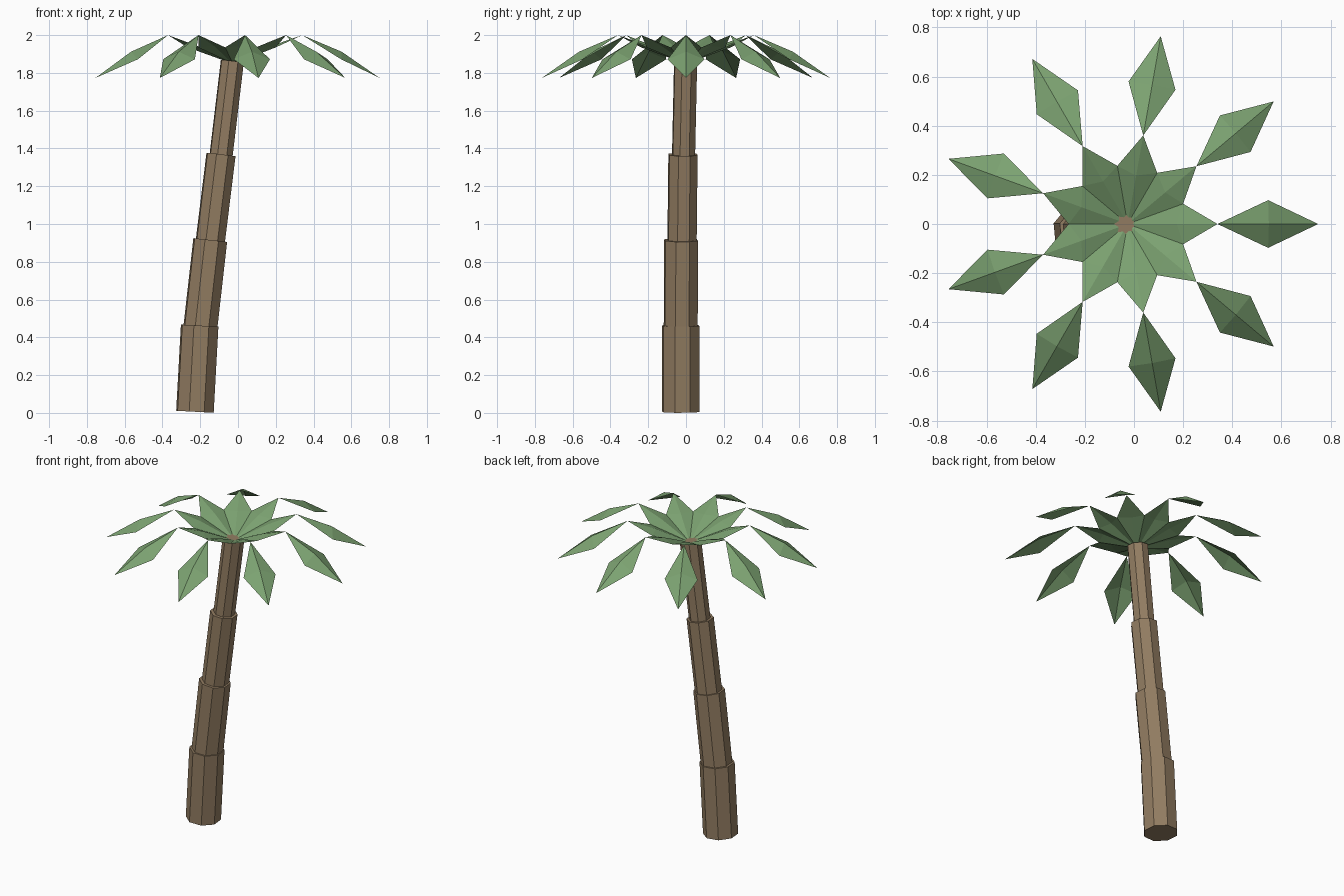
import bpy, bmesh, math
from mathutils import Vector, Matrix

if "Cube" in bpy.data.objects:
    bpy.data.objects.remove(bpy.data.objects["Cube"])


def material(name, rgb):
    m = bpy.data.materials.new(name)
    m.diffuse_color = (*rgb, 1)
    m.use_nodes = True
    m.node_tree.nodes["Principled BSDF"].inputs["Base Color"].default_value = m.diffuse_color
    return m


bark = material("bark brown", (0.29, 0.205, 0.122))
green = material("leaf green", (0.20, 0.36, 0.165))


def finish(bm, name, mat):
    me = bpy.data.meshes.new(name)
    bm.to_mesh(me)
    bm.free()
    me.materials.append(mat)
    ob = bpy.data.objects.new(name, me)
    bpy.context.collection.objects.link(ob)
    return ob


# Trunk: four leaning octagonal sections, each thinner than the one below
def trunk_section(name, a, b, r):
    a, b = Vector(a), Vector(b)
    d = b - a
    bm = bmesh.new()
    bmesh.ops.create_cone(bm, cap_ends=True, segments=8, radius1=r, radius2=r, depth=d.length)
    lean = Vector((0, 0, 1)).rotation_difference(d).to_matrix().to_4x4()
    spin = Matrix.Rotation(math.radians(28), 4, 'Z')
    bm.transform(Matrix.Translation((a + b) / 2) @ lean @ spin)
    finish(bm, name, bark)


sections = [
    ((-0.228, -0.028, 0.006), (-0.203, -0.028, 0.462), 0.104),
    ((-0.199, -0.028, 0.455), (-0.147, -0.026, 0.915), 0.094),
    ((-0.147, -0.021, 0.905), (-0.090, -0.016, 1.368), 0.081),
    ((-0.090, -0.013, 1.360), (-0.030, -0.002, 1.862), 0.064),
]
for i, (a, b, r) in enumerate(sections):
    trunk_section(f"trunk_section_{i + 1}", a, b, r)

# Crown: nine folded fronds, each an inner kite pinched to a drooping outer leaf
COUNT = 9
CENTRE = Vector((-0.026, 0, 0))
HUB, RIDGE1, PINCH = (0, 0, 1.848), (0.20, 0, 1.942), (0.366, 0, 2.0)
RIDGE2, TIP = (0.575, 0, 1.912), (0.776, 0, 1.773)
for i in range(COUNT):
    bm = bmesh.new()
    hub, ridge1, pinch, ridge2, tip = [bm.verts.new(p) for p in (HUB, RIDGE1, PINCH, RIDGE2, TIP)]
    for s in (1, -1):
        wing1 = bm.verts.new((0.226, s * 0.0823, 1.935))
        wing2 = bm.verts.new((0.572, s * 0.097, 1.872))
        for tri in ((hub, ridge1, wing1), (ridge1, pinch, wing1),
                    (pinch, ridge2, wing2), (ridge2, tip, wing2)):
            bm.faces.new(tri if s < 0 else tri[::-1])
    for f in bm.faces:  # all faces look upward
        f.normal_update()
        if f.normal.z < 0:
            f.normal_flip()
    bm.transform(Matrix.Translation(CENTRE) @ Matrix.Rotation(2 * math.pi * i / COUNT, 4, 'Z'))
    finish(bm, f"frond_{i + 1}", green)
